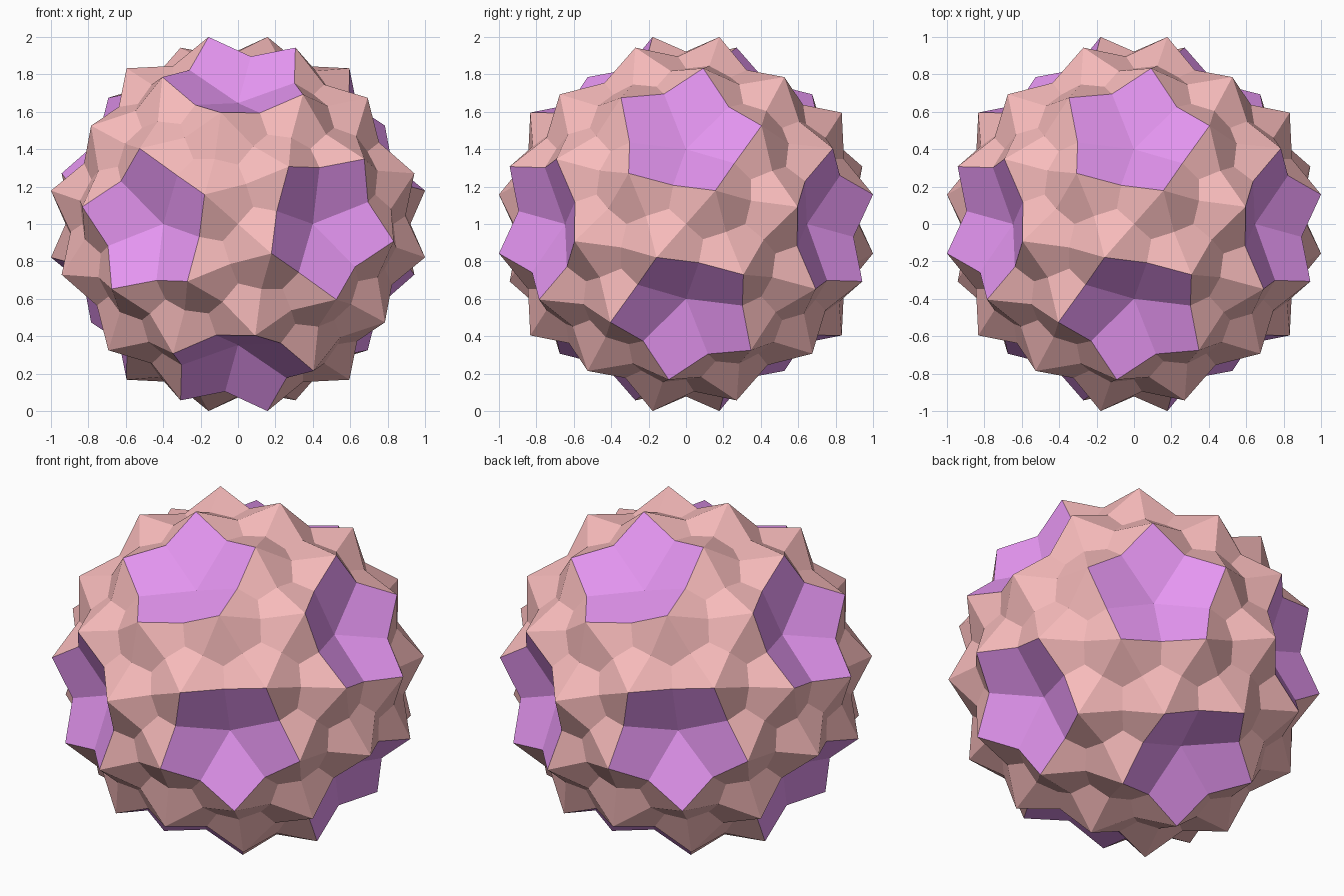
import bpy, bmesh, math
from itertools import combinations
from mathutils import Vector, Matrix

if "Cube" in bpy.data.objects:
    bpy.data.objects.remove(bpy.data.objects["Cube"])

# Rotation group of the icosahedron, applied to one seed tip
AXIS5 = Vector((0, 0.5257311, 0.8506508))
r5 = Matrix.Rotation(math.tau / 5, 3, AXIS5)
r3 = Matrix.Rotation(math.tau / 3, 3, Vector((1, 1, 1)))


def orbit(seed):
    pts = [seed]
    for p in pts:
        for r in (r5, r3):
            q = r @ p
            if all((q - o).length > 0.01 for o in pts):
                pts.append(q)
    return pts


tips = orbit(Vector((0.1575, 0.1786, 1.0)))
EDGE = 0.477          # spacing between neighbouring tips
MID_SCALE = 0.922     # how far the edge midpoints sink
PENT_R, TRI_R = 0.76, 0.89   # radius of the dented face centres


def near(a, b):
    return (a - b).length < EDGE * 1.15


def ordered(ring, axis):
    u = (ring[0] - axis * ring[0].dot(axis)).normalized()
    w = axis.cross(u)
    return sorted(ring, key=lambda p: math.atan2(p.dot(w), p.dot(u)))


def build(name, rings, radius, color):
    """Split each ring of tips into kites around a sunken centre."""
    bm = bmesh.new()
    for ring in rings:
        axis = sum(ring, Vector()).normalized()
        ring = ordered(ring, axis)
        n = len(ring)
        mids = [(ring[i] + ring[(i + 1) % n]) / 2 * MID_SCALE for i in range(n)]
        for i in range(n):
            quad = (axis * radius, mids[i - 1], ring[i], mids[i])
            bm.faces.new([bm.verts.new(p + Vector((0, 0, 1))) for p in quad])
    bmesh.ops.remove_doubles(bm, verts=bm.verts, dist=0.002)
    me = bpy.data.meshes.new(name)
    bm.to_mesh(me)
    bm.free()
    mat = bpy.data.materials.new(name + "_color")
    mat.diffuse_color = color
    mat.use_nodes = True
    mat.node_tree.nodes["Principled BSDF"].inputs["Base Color"].default_value = mat.diffuse_color
    me.materials.append(mat)
    bpy.context.collection.objects.link(bpy.data.objects.new(name, me))


# Twelve purple star hollows
stars = [[t for t in tips if t.dot(a) > 0.93] for a in orbit(AXIS5)]
build("star_hollows", stars, PENT_R, (0.8, 0.31, 0.9, 1))

# Eighty salmon three-kite facets
triangles = [list(c) for c in combinations(tips, 3)
             if near(c[0], c[1]) and near(c[0], c[2]) and near(c[1], c[2])]
build("salmon_facets", triangles, TRI_R, (0.94, 0.5, 0.5, 1))
